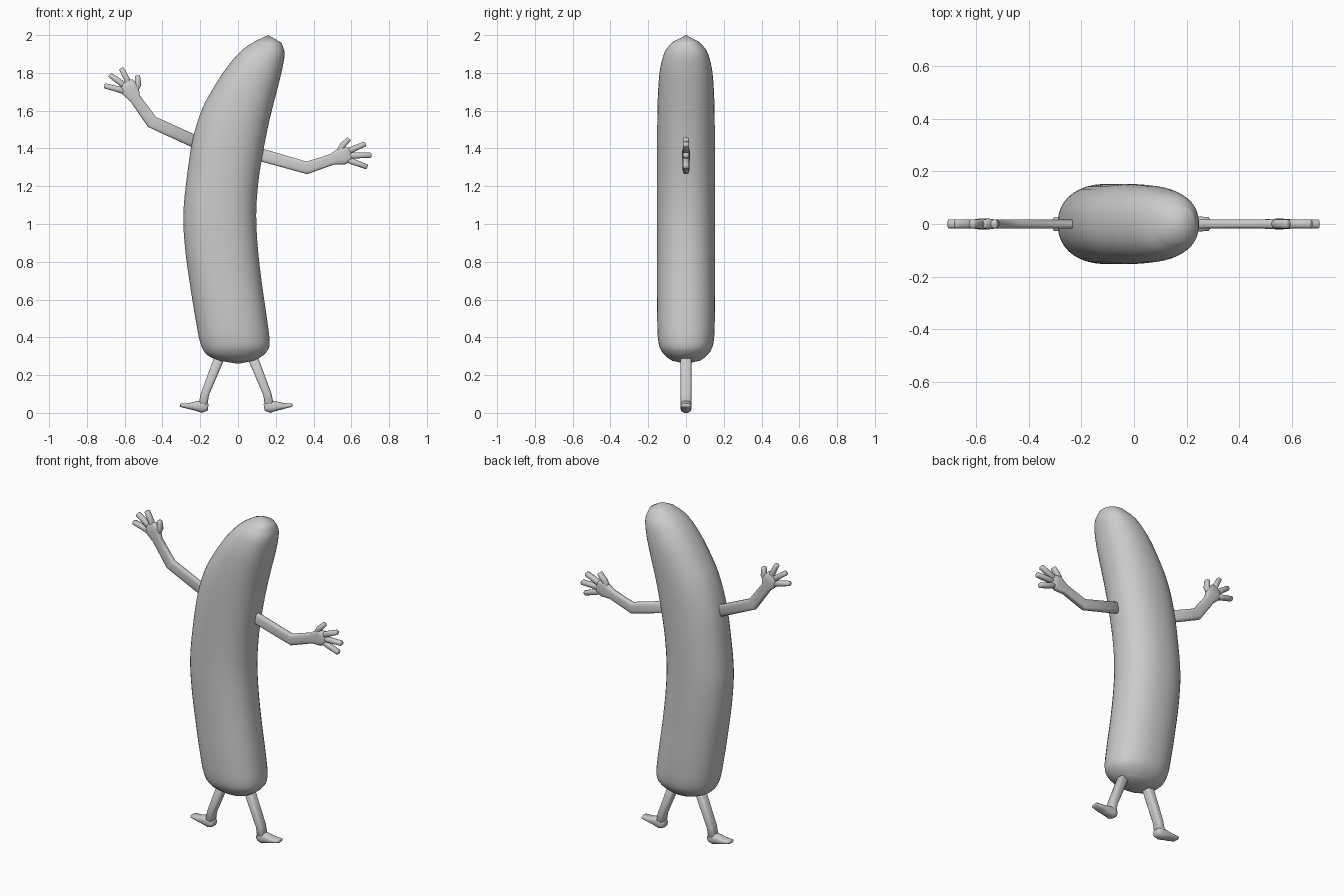
import bpy, math
from mathutils import Vector

if "Cube" in bpy.data.objects:
    bpy.data.objects.remove(bpy.data.objects["Cube"])


def section(n, power):
    """Unit superellipse: 2 is round, larger is boxier."""
    pts = []
    for i in range(n):
        a = 2 * math.pi * (i + 0.5) / n
        c, s = math.cos(a), math.sin(a)
        pts.append((math.copysign(abs(c) ** (2 / power), c),
                    math.copysign(abs(s) ** (2 / power), s)))
    return pts


def skin(name, rings, start, end, angle):
    """Loft rings of equal size and close both ends with a pole."""
    n = len(rings[0])
    verts = [v for r in rings for v in r] + [start, end]
    faces = []
    for k in range(len(rings) - 1):
        for i in range(n):
            j = (i + 1) % n
            faces.append((k * n + i, k * n + j, (k + 1) * n + j, (k + 1) * n + i))
    top = (len(rings) - 1) * n
    for i in range(n):
        j = (i + 1) % n
        faces.append((len(verts) - 2, j, i))
        faces.append((len(verts) - 1, top + i, top + j))
    mesh = bpy.data.meshes.new(name)
    mesh.from_pydata([tuple(v) for v in verts], [], faces)
    ob = bpy.data.objects.new(name, mesh)
    bpy.context.collection.objects.link(ob)
    bpy.ops.object.select_all(action='DESELECT')
    ob.select_set(True)
    bpy.context.view_layer.objects.active = ob
    bpy.ops.object.mode_set(mode='EDIT')
    bpy.ops.mesh.select_all(action='SELECT')
    bpy.ops.mesh.normals_make_consistent(inside=False)
    bpy.ops.object.mode_set(mode='OBJECT')
    bpy.ops.object.shade_smooth_by_angle(angle=math.radians(angle))
    return ob


def limb(name, path, power=3.5, n=16):
    """Tube in the XZ plane; path points are (x, z, half width, half depth)."""
    P = [Vector((p[0], 0, p[1])) for p in path]
    T = [(b - a).normalized() for a, b in zip(P, P[1:])]
    rings = []
    last = len(P) - 1
    for k, p in enumerate(path):
        t0, t1 = T[max(k - 1, 0)], T[min(k, last - 1)]
        t = (t0 + t1).normalized()
        miter = 1 / max(t.dot(t1), 0.7)
        side = Vector((-t.z, 0, t.x)) * p[2] * miter
        ring = [P[k] + side * c + Vector((0, s * p[3], 0)) for c, s in section(n, power)]
        inset = t * min(p[2], p[3]) * 0.35
        small = [P[k] + (v - P[k]) * 0.72 for v in ring]
        if k == 0:
            rings += [small, [v + inset for v in ring]]
        elif k == last:
            rings += [[v - inset for v in ring], small]
        else:
            rings.append(ring)
    return skin(name, rings, P[0], P[-1], 50)


# Curved body: left (x, z), right (x, z), half depth
stations = [
    (-0.10, 0.276, 0.09, 0.277, 0.075), (-0.165, 0.308, 0.145, 0.315, 0.118),
    (-0.20, 0.37, 0.168, 0.37, 0.146), (-0.225, 0.495, 0.153, 0.505, 0.153),
    (-0.255, 0.68, 0.125, 0.70, 0.153), (-0.28, 0.865, 0.105, 0.88, 0.153),
    (-0.29, 1.05, 0.097, 1.05, 0.153), (-0.27, 1.26, 0.108, 1.22, 0.153),
    (-0.24, 1.45, 0.133, 1.38, 0.153), (-0.19, 1.61, 0.165, 1.54, 0.152),
    (-0.125, 1.73, 0.20, 1.68, 0.148), (-0.055, 1.835, 0.23, 1.80, 0.138),
    (0.02, 1.92, 0.247, 1.90, 0.113), (0.09, 1.968, 0.23, 1.96, 0.070),
]


def spline(a, b, c, d, t):
    return 0.5 * (2 * b + (c - a) * t + (2 * a - 5 * b + 4 * c - d) * t * t
                  + (3 * b - a - 3 * c + d) * t ** 3)


fine = []
for k in range(len(stations) - 1):
    quad = [stations[min(max(k + o, 0), len(stations) - 1)] for o in (-1, 0, 1, 2)]
    for s in range(4):
        fine.append([spline(*v, s / 4) for v in zip(*quad)])
fine.append(stations[-1])
rings = []
for lx, lz, rx, rz, hy in fine:
    mid = Vector(((lx + rx) / 2, 0, (lz + rz) / 2))
    half = Vector(((rx - lx) / 2, 0, (rz - lz) / 2))
    rings.append([mid + half * c + Vector((0, hy * s, 0)) for c, s in section(40, 2.25)])
skin("body", rings, Vector((0, 0, 0.26)), Vector((0.16, 0, 2.0)), 60)

# Arms with palms
D = 0.018
limb("left_arm", [(-0.225, 1.435, 0.034, D), (-0.455, 1.54, 0.033, D),
                  (-0.545, 1.665, 0.030, D), (-0.57, 1.71, 0.049, 0.021),
                  (-0.592, 1.755, 0.036, D)])
limb("right_arm", [(0.115, 1.368, 0.034, D), (0.365, 1.297, 0.032, D),
                   (0.50, 1.343, 0.030, D), (0.555, 1.362, 0.049, 0.021),
                   (0.60, 1.37, 0.036, D)])

# Fingers and thumbs: points from root to tip
fingers = {
    "left": [[(-0.59, 1.70), (-0.64, 1.715), (-0.708, 1.732)],
             [(-0.59, 1.72), (-0.63, 1.755), (-0.68, 1.79)],
             [(-0.575, 1.72), (-0.588, 1.765), (-0.618, 1.825)],
             [(-0.555, 1.69), (-0.528, 1.74), (-0.532, 1.787)]],
    "right": [[(0.575, 1.345), (0.62, 1.325), (0.685, 1.302)],
              [(0.575, 1.362), (0.63, 1.363), (0.706, 1.364)],
              [(0.575, 1.38), (0.62, 1.402), (0.676, 1.425)],
              [(0.53, 1.37), (0.553, 1.415), (0.588, 1.452)]],
}
for side, hand in fingers.items():
    for i, pts in enumerate(hand):
        part = "thumb" if i == 3 else f"finger_{i + 1}"
        limb(f"{side}_{part}", [(x, z, w, 0.017) for (x, z), w in
                                zip(pts, (0.018, 0.016, 0.014))], 2.6, 12)

# Legs and feet, mirrored about the body's base
for side, sgn in (("left", -1), ("right", 1)):
    def mx(x):
        return -0.01 + sgn * x
    limb(f"{side}_leg", [(mx(0.085), 0.30, 0.027, 0.029), (mx(0.165), 0.10, 0.022, 0.029),
                         (mx(0.178), 0.03, 0.024, 0.029)])
    limb(f"{side}_foot", [(mx(0.148), 0.030, 0.023, 0.029), (mx(0.178), 0.034, 0.034, 0.030),
                          (mx(0.215), 0.036, 0.025, 0.030), (mx(0.25), 0.036, 0.016, 0.030),
                          (mx(0.298), 0.041, 0.009, 0.026)], 2.8)
